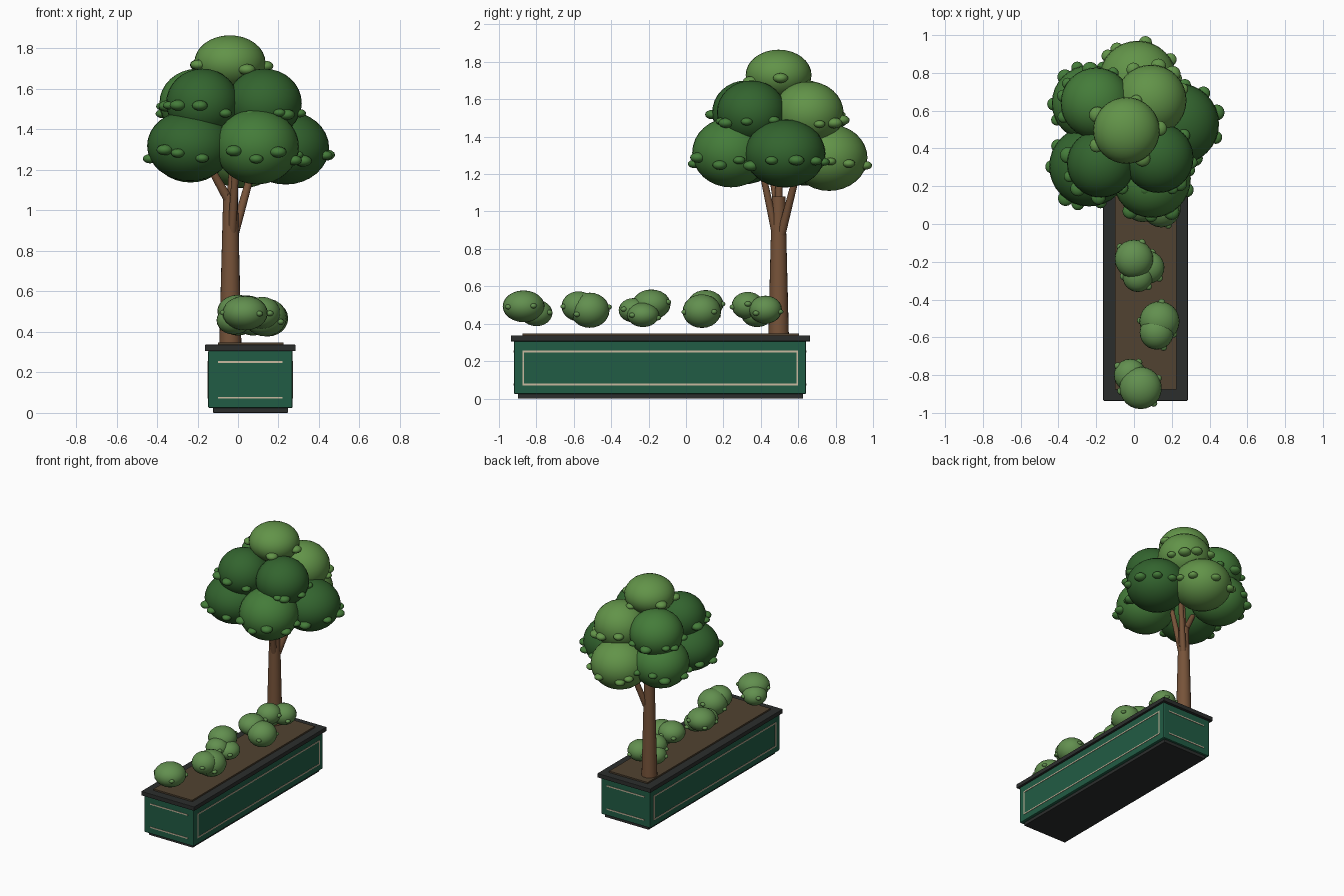
import bpy, bmesh, math, random
from mathutils import Vector, Matrix

if "Cube" in bpy.data.objects:
    bpy.data.objects.remove(bpy.data.objects["Cube"])

random.seed(4)


def material(name, rgb):
    m = bpy.data.materials.new(name)
    m.diffuse_color = [(c / 255) ** 2.2 for c in rgb] + [1]
    m.use_nodes = True
    m.node_tree.nodes["Principled BSDF"].inputs["Base Color"].default_value = m.diffuse_color
    return m


DARK = material("dark_leaf", (54, 100, 50))
MID = material("mid_leaf", (70, 123, 60))
LIGHT = material("light_leaf", (98, 146, 74))
BUSH = material("bush_leaf", (98, 142, 80))
GREEN = material("planter_green", (38, 92, 70))
BLACK = material("planter_trim", (47, 49, 48))
CREAM = material("cream_line", (200, 184, 158))
SOIL = material("soil", (82, 68, 52))
BARK = material("bark", (118, 84, 60))


def finish(bm, name, mat, smooth=True):
    me = bpy.data.meshes.new(name)
    bm.to_mesh(me)
    bm.free()
    me.materials.append(mat)
    for p in me.polygons:
        p.use_smooth = smooth
    ob = bpy.data.objects.new(name, me)
    bpy.context.collection.objects.link(ob)
    return ob


def box(name, x0, x1, y0, y1, z0, z1, mat, bevel=0):
    bm = bmesh.new()
    size = Matrix.Diagonal((x1 - x0, y1 - y0, z1 - z0, 1))
    mid = Matrix.Translation(((x0 + x1) / 2, (y0 + y1) / 2, (z0 + z1) / 2))
    bmesh.ops.create_cube(bm, size=1, matrix=mid @ size)
    ob = finish(bm, name, mat, False)
    if bevel:
        b = ob.modifiers.new("bevel", 'BEVEL')
        b.width, b.segments = bevel, 2
    return ob


def add_ball(bm, c, r, segs=32):
    bmesh.ops.create_uvsphere(bm, u_segments=segs, v_segments=segs // 2, radius=1,
                              matrix=Matrix.Translation(c) @ Matrix.Diagonal((*r, 1)))


def limb(name, a, b, r0, r1, segs=16):
    a, b = Vector(a), Vector(b)
    bm = bmesh.new()
    rot = (b - a).to_track_quat('Z', 'Y').to_matrix().to_4x4()
    bmesh.ops.create_cone(bm, cap_ends=True, segments=segs, radius1=r0, radius2=r1,
                          depth=(b - a).length,
                          matrix=Matrix.Translation((a + b) / 2) @ rot)
    ob = finish(bm, name, BARK)
    for p in ob.data.polygons:
        p.use_smooth = len(p.vertices) == 4


# planter box: foot, body, rim, soil
X0, X1, Y0, Y1 = -0.147, 0.269, -0.92, 0.642
box("planter_foot", -0.123, 0.247, -0.898, 0.626, 0, 0.03, BLACK, 0.003)
box("planter_body", X0, X1, Y0, Y1, 0.024, 0.31, GREEN, 0.006)
box("planter_rim", -0.163, 0.285, -0.936, 0.663, 0.305, 0.337, BLACK, 0.004)
box("soil_bed", -0.1, 0.225, -0.875, 0.605, 0.33, 0.348, SOIL)

# cream outlines: full frames on long sides, two bars on the ends
E, W = 0.003, 0.009
for zname, z in (("lower", 0.07), ("upper", 0.247)):
    for side, y in (("front", Y0), ("back", Y1)):
        box(f"{side}_{zname}_line", -0.098, 0.221, y - E, y + E, z, z + W, CREAM)
    for side, x in (("left", X0), ("right", X1)):
        box(f"{side}_{zname}_line", x - E, x + E, -0.875, 0.6, z, z + W, CREAM)
for side, x in (("left", X0), ("right", X1)):
    for end, y in (("front", -0.875), ("back", 0.6 - W)):
        box(f"{side}_{end}_upright_line", x - E, x + E, y, y + W, 0.07, 0.256, CREAM)

# trunk and branches
limb("trunk", (-0.038, 0.495, 0.33), (-0.037, 0.495, 1.08), 0.055, 0.036, 20)
limb("right_branch", (-0.02, 0.51, 0.88), (0.09, 0.61, 1.27), 0.023, 0.016)
limb("front_branch", (-0.03, 0.48, 0.88), (-0.01, 0.40, 1.25), 0.022, 0.016)
limb("left_branch", (-0.04, 0.49, 1.04), (-0.17, 0.45, 1.27), 0.024, 0.016)
limb("centre_branch", (-0.037, 0.495, 1.0), (-0.02, 0.5, 1.35), 0.022, 0.016)

# tree crown: x, y, z, horizontal radius, vertical radius
crown = [
    (-0.237, 0.305, 1.32, 0.212, 0.175, DARK),
    (0.094, 0.24, 1.315, 0.207, 0.186, MID),
    (0.235, 0.53, 1.31, 0.215, 0.182, DARK),
    (0.02, 0.765, 1.288, 0.205, 0.178, LIGHT),
    (-0.235, 0.64, 1.315, 0.2, 0.177, MID),
    (-0.175, 0.32, 1.53, 0.18, 0.17, DARK),
    (0.13, 0.35, 1.53, 0.185, 0.17, DARK),
    (0.09, 0.655, 1.525, 0.188, 0.17, LIGHT),
    (-0.2, 0.64, 1.53, 0.188, 0.17, MID),
    (-0.04, 0.495, 1.73, 0.176, 0.135, LIGHT),
]
for i, (x, y, z, r, rz, mat) in enumerate(crown):
    bm = bmesh.new()
    add_ball(bm, (x, y, z), (r, r, rz))
    finish(bm, f"crown_ball_{i + 1}", mat)
    # small leaf buds around the outer side
    out = math.atan2(y - 0.495, x + 0.04)
    bm = bmesh.new()
    step = 0.62 if i < 9 else 1.25
    for k in range(-2, 3):
        a = out + k * step + random.uniform(-0.2, 0.2)
        t = random.uniform(-0.4, -0.05)
        c = (x + r * math.cos(t) * math.cos(a), y + r * math.cos(t) * math.sin(a),
             z + rz * math.sin(t))
        s = random.uniform(0.03, 0.044)
        add_ball(bm, c, (s, s, s * 0.65), 16)
    finish(bm, f"crown_buds_{i + 1}", LIGHT if mat is LIGHT else MID)

# five low bushes, each a few overlapping balls: x, y, z, horizontal, vertical radius
bushes = [
    [(0.035, -0.868, 0.493, 0.112, 0.085), (-0.02, -0.8, 0.457, 0.086, 0.07)],
    [(0.135, -0.515, 0.472, 0.106, 0.094), (0.12, -0.575, 0.493, 0.09, 0.08)],
    [(0.0, -0.185, 0.503, 0.102, 0.08), (0.075, -0.23, 0.447, 0.086, 0.065),
     (0.02, -0.28, 0.472, 0.08, 0.065)],
    [(0.145, 0.085, 0.467, 0.103, 0.09), (0.045, 0.105, 0.505, 0.095, 0.075)],
    [(0.03, 0.33, 0.497, 0.086, 0.073), (0.09, 0.425, 0.475, 0.088, 0.075),
     (0.0, 0.38, 0.45, 0.085, 0.068)],
]
for i, balls in enumerate(bushes):
    bm = bmesh.new()
    for x, y, z, r, rz in balls:
        add_ball(bm, (x, y, z), (r, r, rz), 24)
        for k in range(3):
            a = k * 2.1 + random.uniform(0, 1.5)
            t = random.uniform(-0.3, 0.2)
            add_ball(bm, (x + r * 0.95 * math.cos(a), y + r * 0.95 * math.sin(a),
                          z + rz * math.sin(t)), (0.019, 0.019, 0.014), 12)
    finish(bm, f"bush_{i + 1}", BUSH)
